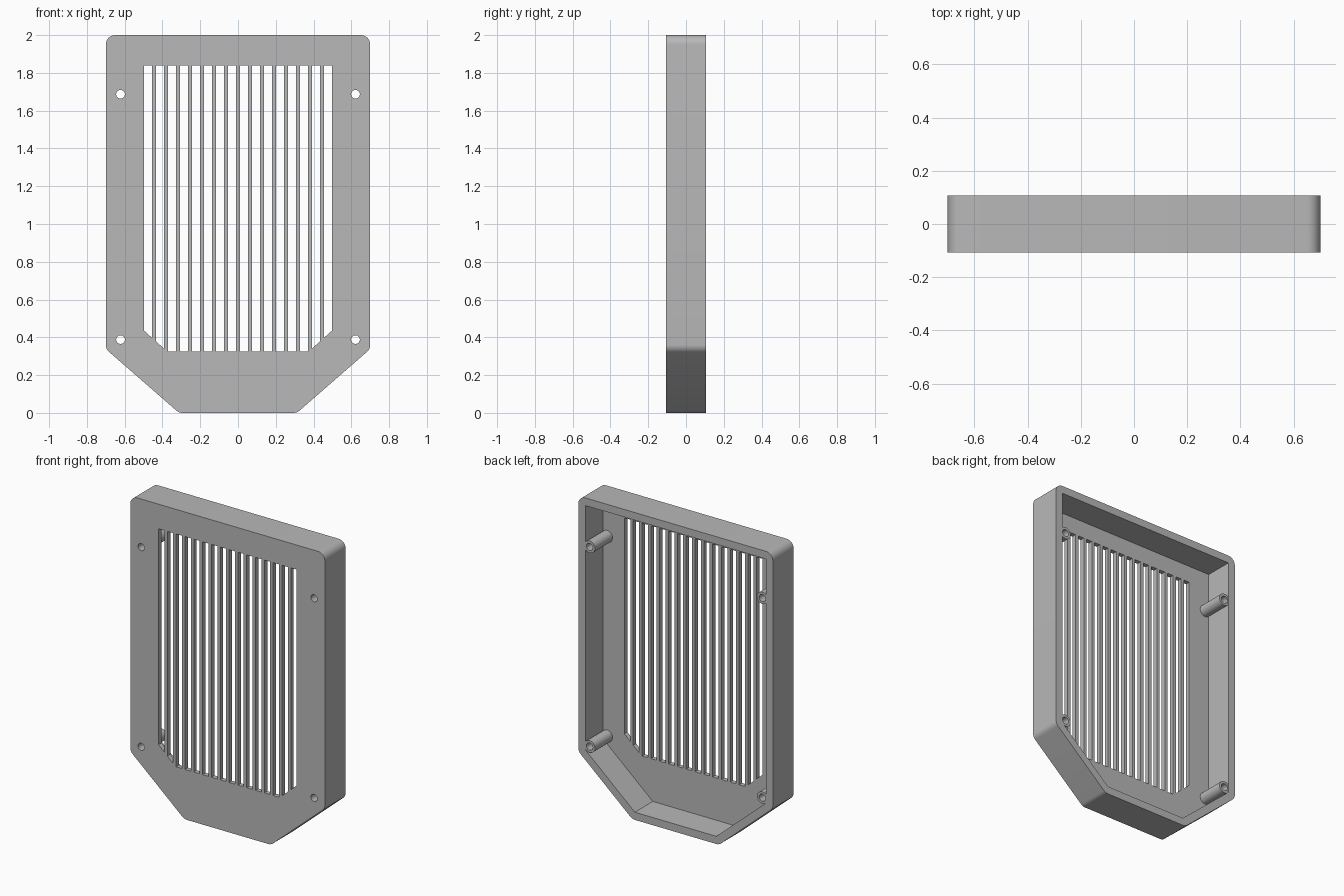
import bpy
import bmesh
import math
from mathutils import Vector

DEPTH = 0.107      # half depth of the cover
PLATE = 0.03       # front plate thickness
WALL = 0.05        # rim wall thickness
PITCH, SLOT = 0.0635, 0.042

if "Cube" in bpy.data.objects:
    bpy.data.objects.remove(bpy.data.objects["Cube"], do_unlink=True)

grey = bpy.data.materials.new("plain grey")
grey.use_nodes = True
colour = (0.48, 0.48, 0.48, 1)
grey.diffuse_color = colour
grey.node_tree.nodes["Principled BSDF"].inputs["Base Color"].default_value = colour


def mirrored(half):
    """Close a right-hand half outline with its mirror image."""
    return half + [(-x, z) for x, z in reversed(half)]


def inset(points, d):
    """Offset a convex counter-clockwise outline inwards."""
    pts = [Vector(p) for p in points]
    out = []
    for i, p in enumerate(pts):
        a = (p - pts[i - 1]).normalized()
        b = (pts[(i + 1) % len(pts)] - p).normalized()
        na, nb = Vector((-a.y, a.x)), Vector((-b.y, b.x))
        out.append(p + (na + nb) * d / (1 + na.dot(nb)))
    return out


def rounded(points, radius, steps=8):
    """Replace each convex corner with an arc."""
    centres = inset(points, radius)
    out = []
    for i, c in enumerate(centres):
        p = Vector(points[i])
        a = p - Vector(points[i - 1])
        b = Vector(points[(i + 1) % len(points)]) - p
        start = math.atan2(-a.x, a.y)
        turn = math.atan2(a.x * b.y - a.y * b.x, a.dot(b))
        for k in range(steps + 1):
            t = start + turn * k / steps
            out.append(c + Vector((math.cos(t), math.sin(t))) * radius)
    return out


def circle(x, z, r, n=32):
    return [(x + r * math.cos(math.tau * k / n), z + r * math.sin(math.tau * k / n))
            for k in range(n)]


def prisms(name, outlines, y0, y1):
    """Make one object of x-z outlines extruded from y0 to y1."""
    bm = bmesh.new()
    for outline in outlines:
        face = bm.faces.new([bm.verts.new((p[0], y0, p[1])) for p in outline])
        ext = bmesh.ops.extrude_face_region(bm, geom=[face])["geom"]
        moved = [v for v in ext if isinstance(v, bmesh.types.BMVert)]
        bmesh.ops.translate(bm, verts=moved, vec=(0, y1 - y0, 0))
    bmesh.ops.recalc_face_normals(bm, faces=bm.faces)
    mesh = bpy.data.meshes.new(name)
    bm.to_mesh(mesh)
    bm.free()
    mesh.materials.append(grey)
    obj = bpy.data.objects.new(name, mesh)
    bpy.context.collection.objects.link(obj)
    return obj


def combine(target, tool, operation):
    """Apply a boolean and remove the tool."""
    mod = target.modifiers.new(tool.name, "BOOLEAN")
    mod.object, mod.operation, mod.solver = tool, operation, "EXACT"
    bpy.context.view_layer.objects.active = target
    bpy.ops.object.modifier_apply(modifier=mod.name)
    bpy.data.objects.remove(tool, do_unlink=True)


# Shell: rounded outline hollowed from the back
outline = mirrored([(0.312, 0), (0.7, 0.338), (0.7, 2)])
cover = prisms("vent_cover", [rounded(outline, 0.05)], -DEPTH, DEPTH)
cavity = prisms("cavity", [inset(outline, WALL)], PLATE - DEPTH, DEPTH + 0.1)
combine(cover, cavity, "DIFFERENCE")

# Screw posts
spots = [(sx * 0.622, z) for sx in (-1, 1) for z in (0.388, 1.687)]
posts = prisms("screw_posts", [circle(x, z, 0.039) for x, z in spots],
               PLATE / 2 - DEPTH, DEPTH - 0.004)
combine(cover, posts, "UNION")


# Vertical slots, with lower ends following the slanted corners
def slot_floor(x):
    return max(0.325, 0.435 - (0.497 - abs(x)) * 0.9)


slots = []
for i in range(16):
    mid = (i - 7.5) * PITCH
    a, b = mid - SLOT / 2, mid + SLOT / 2
    kinks = [(k, 0.325) for k in (-0.3748, 0.3748) if a < k < b]
    slots.append([(a, slot_floor(a))] + kinks + [(b, slot_floor(b)), (b, 1.84), (a, 1.84)])
combine(cover, prisms("slots", slots, -0.2, 0), "DIFFERENCE")

# Screw holes through plate and posts
holes = prisms("screw_holes", [circle(x, z, 0.023) for x, z in spots], -0.2, 0.2)
combine(cover, holes, "DIFFERENCE")

bpy.ops.object.select_all(action="DESELECT")
cover.select_set(True)
bpy.context.view_layer.objects.active = cover
bpy.ops.object.shade_smooth_by_angle(angle=math.radians(30))
